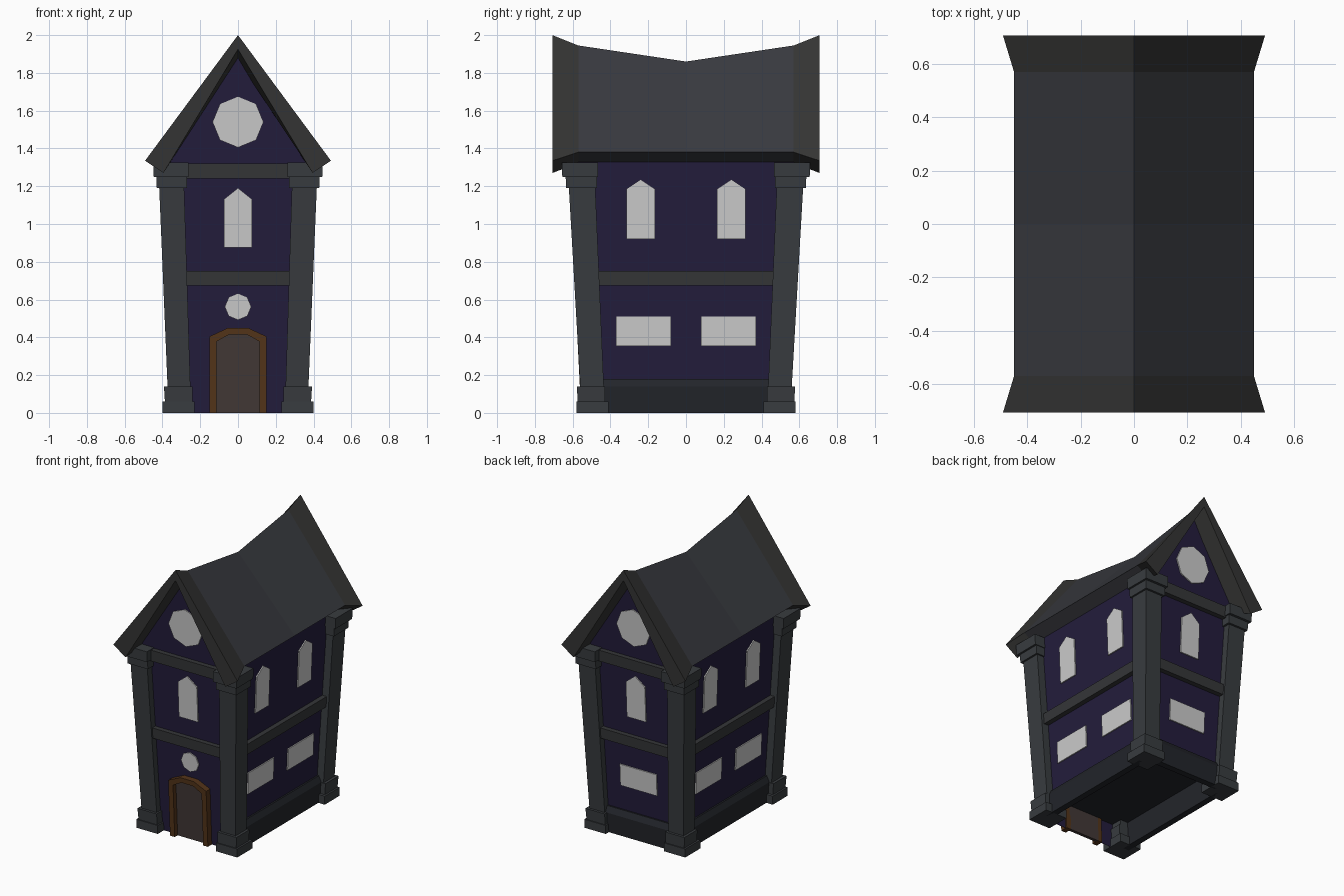
import bpy, bmesh
from math import sin, cos, pi

if "Cube" in bpy.data.objects:
    bpy.data.objects.remove(bpy.data.objects["Cube"])


def material(name, rgb):
    m = bpy.data.materials.new(name)
    m.diffuse_color = (*rgb, 1)
    m.use_nodes = True
    m.node_tree.nodes["Principled BSDF"].inputs["Base Color"].default_value = m.diffuse_color
    return m


WALL = material("wall_purple", (.017, .012, .045))
STONE = material("pillar_slate", (.04, .045, .05))
BEAM = material("beam_grey", (.035, .037, .039))
SKIRT = material("skirt_dark", (.016, .018, .023))
ROOF = material("roof_slate", (.04, .042, .05))
TRIM = material("roof_trim", (.034, .034, .033))
FRAME = material("door_frame_brown", (.09, .035, .01))
DOOR = material("door_brown", (.055, .04, .037))


def mesh(name, verts, faces, mat=None, solid=True):
    bm = bmesh.new()
    vs = [bm.verts.new(v) for v in verts]
    for f in faces:
        bm.faces.new([vs[i] for i in f])
    if solid:
        bmesh.ops.recalc_face_normals(bm, faces=bm.faces)
    me = bpy.data.meshes.new(name)
    bm.to_mesh(me)
    bm.free()
    if mat:
        me.materials.append(mat)
    ob = bpy.data.objects.new(name, me)
    bpy.context.collection.objects.link(ob)
    return ob


def loft(name, rings, mat=None):
    """Skin a row of equal-length rings and cap both ends."""
    n = len(rings[0])
    faces = [tuple(range(n)), tuple(range((len(rings) - 1) * n, len(rings) * n))]
    for r in range(len(rings) - 1):
        for i in range(n):
            j = (i + 1) % n
            faces.append((r * n + i, r * n + j, (r + 1) * n + j, (r + 1) * n + i))
    return mesh(name, [p for ring in rings for p in ring], faces, mat)


# Walls lean outwards with height
def wall_x(z): return .315 + .04 * z
def wall_y(z): return .51 + .05 * z


def on_wall(side, u, z, d):
    return {"front": (u, -wall_y(z) - d, z), "back": (u, wall_y(z) + d, z),
            "right": (wall_x(z) + d, u, z), "left": (-wall_x(z) - d, u, z)}[side]


def panel(name, side, pts, depth, mat=None):
    """Flat piece lying on a leaning wall, standing out by depth."""
    ds = depth if isinstance(depth, list) else [depth] * len(pts)
    return loft(f"{side}_{name}",
                [[on_wall(side, u, z, -.01) for u, z in pts],
                 [on_wall(side, u, z, d) for (u, z), d in zip(pts, ds)]], mat)


def rect(cu, w, z0, z1):
    return [(cu - w, z0), (cu + w, z0), (cu + w, z1), (cu - w, z1)]


def pointed(cu, w, z0, z1, peak):
    return [(cu - w, z0), (cu + w, z0), (cu + w, z1), (cu, peak), (cu - w, z1)]


def octagon(cz, r):
    return [(r * cos(i * pi / 4), cz + r * sin(i * pi / 4)) for i in range(8)]


# Wall shell with gables, open at the bottom, plus the floor inside
T, A = 1.33, 1.89
shell = [(sx * wall_x(z), sy * wall_y(z), z) for z in (0, T)
         for sx, sy in ((-1, -1), (1, -1), (1, 1), (-1, 1))]
shell += [(0, -wall_y(A), A), (0, wall_y(A), A)]
mesh("walls", shell, [(0, 1, 5, 8, 4), (1, 2, 6, 5), (2, 3, 7, 9, 6), (3, 0, 4, 7)], WALL, False)
F = .18
mesh("floor", [(sx * wall_x(F), sy * wall_y(F), F) for sx, sy in ((-1, -1), (-1, 1), (1, 1), (1, -1))],
     [(0, 1, 2, 3)], SKIRT, False)

# Corner pillars: (x0, x1, y0, y1, z) for bottom and top of each block
BLOCKS = {
    "plinth": ((.23, .40, .41, .58, 0), (.23, .40, .41, .58, .06)),
    "plinth_step": ((.24, .387, .43, .573, .06), (.24, .392, .43, .578, .14)),
    "shaft": ((.252, .373, .435, .56, .14), (.285, .417, .48, .62, 1.19)),
    "capital": ((.27, .43, .47, .635, 1.19), (.27, .432, .47, .637, 1.25)),
    "capital_top": ((.262, .446, .465, .655, 1.25), (.262, .448, .465, .657, 1.325)),
}
for sy, fb in ((-1, "front"), (1, "back")):
    for sx, lr in ((-1, "left"), (1, "right")):
        for part, ends in BLOCKS.items():
            loft(f"{fb}_{lr}_pillar_{part}",
                 [[(sx * x, sy * y, z) for x, y in ((x0, y0), (x1, y0), (x1, y1), (x0, y1))]
                  for x0, x1, y0, y1, z in ends], STONE)

# Beams and skirting between the pillars
for side, w in (("front", .30), ("back", .30), ("left", .50), ("right", .50)):
    panel("middle_beam", side, rect(0, w, .675, .75), .035, BEAM)
    if side in ("front", "back"):
        panel("top_beam", side, rect(0, w, 1.24, 1.32), .035, BEAM)
    if side != "front":
        panel("skirt", side, rect(0, w - .03, 0, .14), .035, SKIRT)
        panel("skirt_slope", side, rect(0, w - .03, .14, .18), [.035, .035, .012, .012], SKIRT)

# Windows
for side in ("front", "back"):
    panel("gable_window", side, octagon(1.54, .135), .008)
    panel("upper_window", side, pointed(0, .075, .875, 1.13, 1.19), .008)
panel("round_window", "front", octagon(.562, .07), .008)
panel("lower_window", "back", rect(0, .145, .355, .51), .008)
for side in ("left", "right"):
    for s in (-1, 1):
        panel("upper_window", side, pointed(s * .24, .075, .92, 1.185, 1.235), .008)
        panel("lower_window", side, rect(s * .225, .145, .355, .51), .008)

# Door and its arched frame
panel("door", "front", [(-.12, 0), (.12, 0), (.12, .38), (.05, .42), (-.05, .42), (-.12, .38)], .012, DOOR)
panel("door_frame", "front",
      [(-.15, 0), (-.15, .405), (-.053, .45), (.053, .45), (.15, .405), (.15, 0),
       (.113, 0), (.113, .378), (.047, .415), (-.047, .415), (-.113, .378), (-.113, 0)], .045, FRAME)


# Sagging roof with flared ends
def roof_ring(y, apex, outer, inner, under):
    (ox, oz), (ix, iz) = outer, inner
    return [(x, y, z) for x, z in ((-ox, oz), (0, apex), (ox, oz), (ix, iz), (0, under), (-ix, iz))]


def bend(s): return roof_ring(s * .57, 1.945, (.45, 1.38), (.36, 1.322), 1.865)
def tip(s): return roof_ring(s * .708, 2.0, (.492, 1.335), (.395, 1.27), 1.925)


loft("roof", [bend(-1), roof_ring(0, 1.86, (.45, 1.38), (.36, 1.322), 1.78), bend(1)], ROOF)
loft("front_roof_flare", [tip(-1), bend(-1)], TRIM)
loft("back_roof_flare", [bend(1), tip(1)], TRIM)
